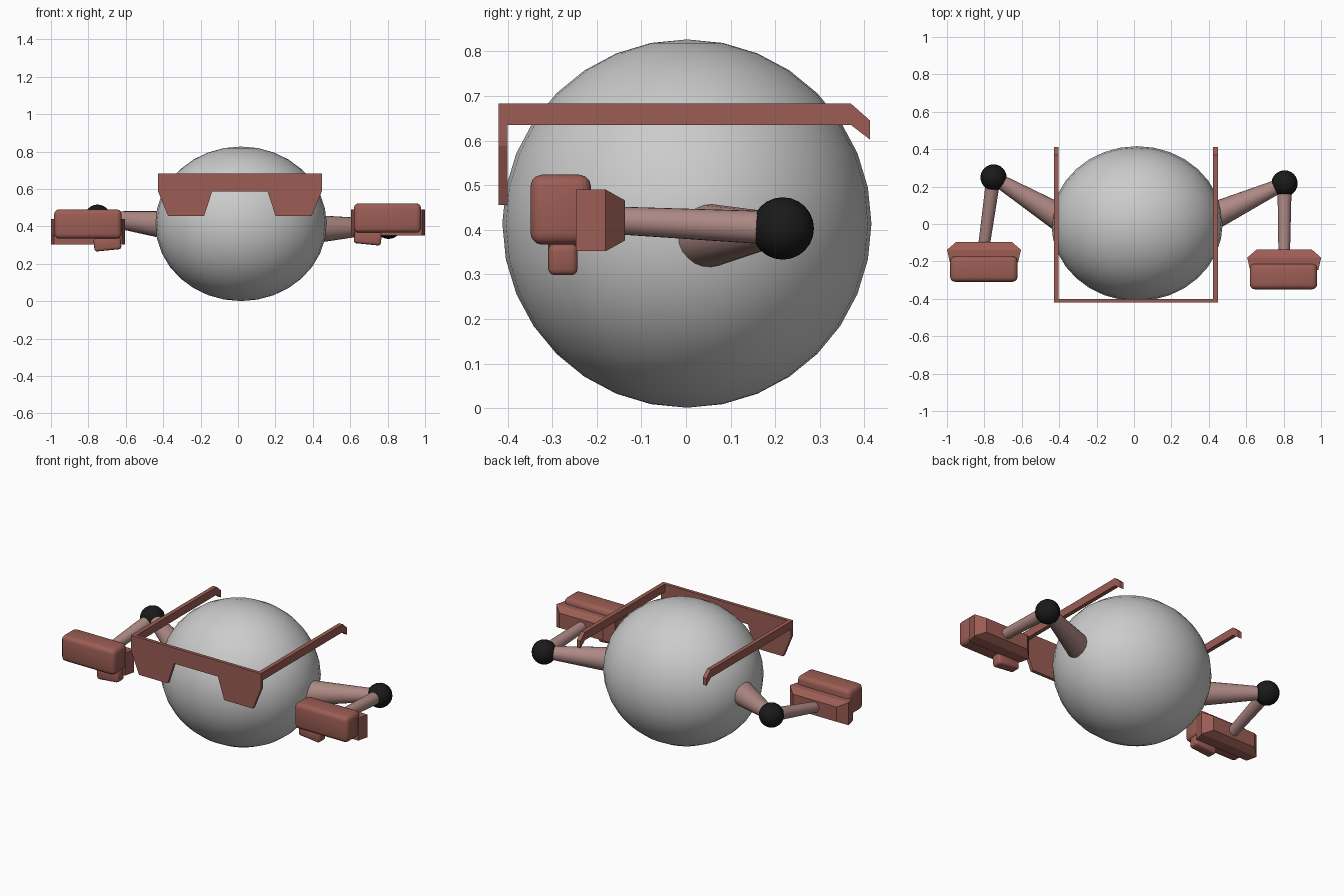
import bpy, bmesh, math
from mathutils import Vector

if "Cube" in bpy.data.objects:
    bpy.data.objects.remove(bpy.data.objects["Cube"])


def material(name, rgb):
    m = bpy.data.materials.new(name)
    m.diffuse_color = (*rgb, 1)
    m.use_nodes = True
    m.node_tree.nodes["Principled BSDF"].inputs["Base Color"].default_value = m.diffuse_color
    return m


RED = material("brick_red", (0.33, 0.11, 0.09))
SKIN = material("dusty_pink", (0.42, 0.25, 0.23))
BLACK = material("black", (0.01, 0.01, 0.01))


def finish(bm, name, mat=None, smooth=None):
    bmesh.ops.recalc_face_normals(bm, faces=bm.faces)
    me = bpy.data.meshes.new(name)
    bm.to_mesh(me)
    bm.free()
    ob = bpy.data.objects.new(name, me)
    bpy.context.collection.objects.link(ob)
    if mat:
        me.materials.append(mat)
    if smooth:
        bpy.ops.object.select_all(action='DESELECT')
        ob.select_set(True)
        bpy.context.view_layer.objects.active = ob
        bpy.ops.object.shade_smooth_by_angle(angle=math.radians(smooth))
    return ob


def ball(name, loc, radii, mat=None, segs=32):
    bm = bmesh.new()
    bmesh.ops.create_uvsphere(bm, u_segments=segs, v_segments=segs // 2, radius=1)
    bmesh.ops.scale(bm, vec=radii, verts=bm.verts)
    ob = finish(bm, name, mat, 40)
    ob.location = loc
    return ob


def limb(name, a, b, ra, rb):
    a, b = Vector(a), Vector(b)
    bm = bmesh.new()
    bmesh.ops.create_cone(bm, cap_ends=True, segments=24, radius1=ra, radius2=rb,
                          depth=(b - a).length)
    ob = finish(bm, name, SKIN, 40)
    ob.location = (a + b) / 2
    ob.rotation_euler = (b - a).to_track_quat('Z', 'Y').to_euler()


def prism(name, points, offset):
    bm = bmesh.new()
    f = bm.faces.new([bm.verts.new(p) for p in points])
    ext = bmesh.ops.extrude_face_region(bm, geom=[f])
    bmesh.ops.translate(bm, vec=offset,
                        verts=[v for v in ext['geom'] if isinstance(v, bmesh.types.BMVert)])
    bm.faces.ensure_lookup_table()
    if not any(len(x.verts) == len(points) and x.calc_center_median() == f.calc_center_median()
               for x in bm.faces if x.is_valid):
        pass
    bmesh.ops.holes_fill(bm, edges=bm.edges)
    return finish(bm, name, RED)


def rounded_box(name, loc, size, bevel, tilt=0, taper=1.0):
    bm = bmesh.new()
    bmesh.ops.create_cube(bm, size=1)
    bmesh.ops.scale(bm, vec=size, verts=bm.verts)
    bmesh.ops.bevel(bm, geom=bm.edges[:], offset=bevel, segments=3, profile=0.5,
                    affect='EDGES')
    ob = finish(bm, name, RED, 30)
    ob.location = loc
    ob.rotation_euler[1] = tilt


def palm(name, loc):
    # stacked rectangular sections: (y, half width, half height)
    bm = bmesh.new()
    rings = []
    for y, w, h in ((0, .148, .045), (-.043, .198, .069), (-.11, .182, .069)):
        rings.append([bm.verts.new((x * w, y, z * h))
                      for x, z in ((-1, -1), (1, -1), (1, 1), (-1, 1))])
    for r, s in zip(rings, rings[1:]):
        for i in range(4):
            bm.faces.new((r[i], r[i - 1], s[i - 1], s[i]))
    bm.faces.new(rings[0])
    bm.faces.new(rings[-1])
    finish(bm, name, RED).location = loc


# round body
ball("body", (0.016, 0.002, 0.414), (0.458, 0.414, 0.413))

# visor front plate
cx = 0.01
half = [(.148, .588), (.191, .456), (.384, .456), (.438, .588), (.438, .683)]
outline = half + [(-x, z) for x, z in reversed(half)]
prism("visor_front", [(cx + x, -0.42, z) for x, z in outline], (0, 0.02, 0))

# visor side bars with hooked tips
side = [(-.405, .635), (.37, .635), (.413, .602), (.413, .645), (.37, .683), (-.405, .683)]
for tag, x in (("left", cx - .438), ("right", cx + .413)):
    prism("visor_bar_" + tag, [(x, y, z) for y, z in side], (0.025, 0, 0))

# arms: shoulder, elbow, wrist, fist centre
arms = {
    "right": (1, (.42, .04, .386), (.805, .217, .403), (.803, -.137, .421), (.799, -.281, .445)),
    "left": (-1, (-.39, .03, .408), (-.751, .249, .447), (-.802, -.095, .372), (-.803, -.241, .413)),
}
for tag, (s, shoulder, elbow, wrist, fist) in arms.items():
    limb("upper_arm_" + tag, shoulder, elbow, .074, .034)
    ball("elbow_" + tag, elbow, (.07, .07, .07), BLACK, 24)
    limb("forearm_" + tag, elbow, (wrist[0], wrist[1] - .02, wrist[2]), .038, .031)
    palm("palm_" + tag, wrist)
    rounded_box("fingers_" + tag, fist, (.36, .136, .157), .026)
    rounded_box("thumb_" + tag, (fist[0] - s * .105, fist[1] + .005, fist[2] - .106),
                (.145, .066, .07), .014, s * .1)
